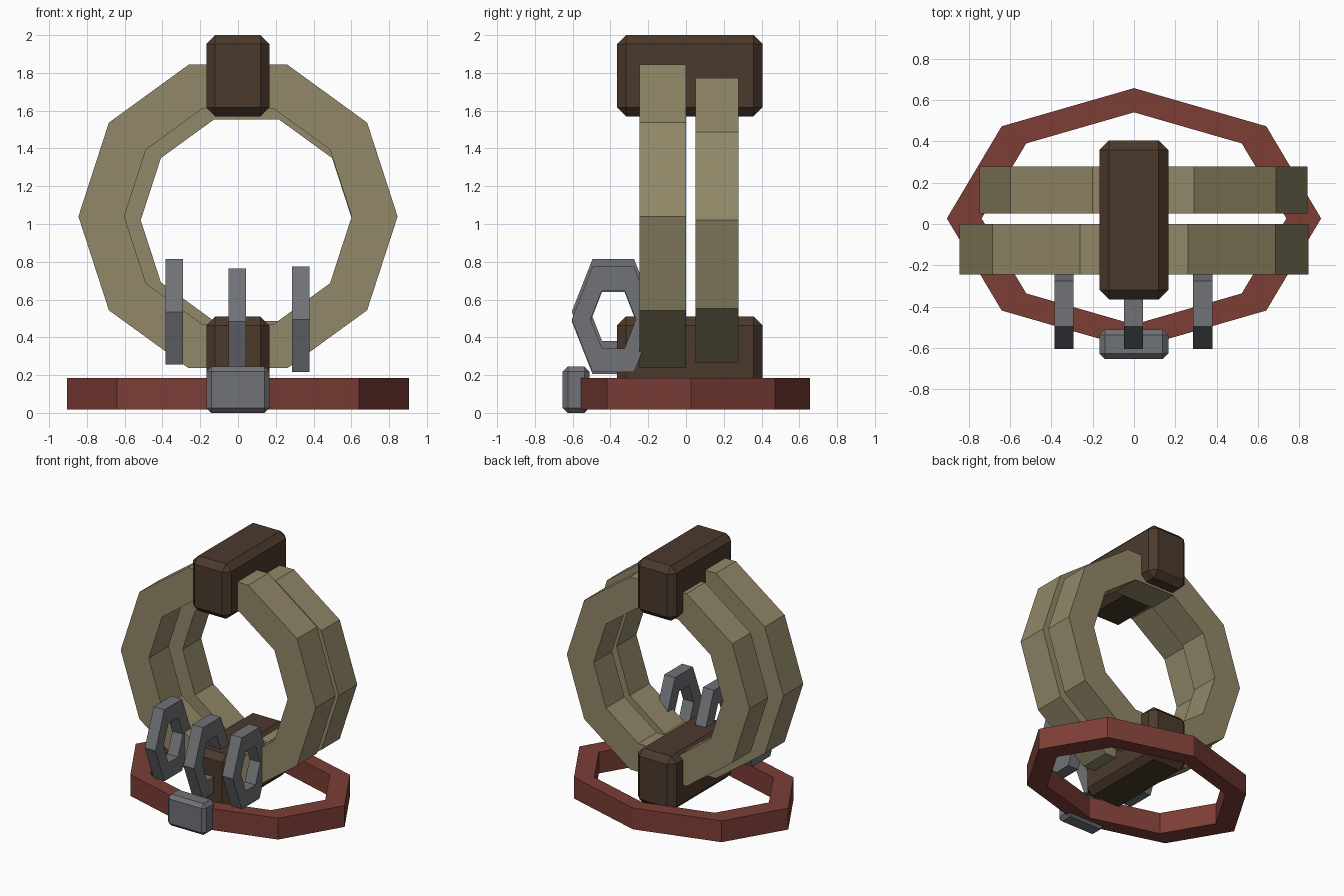
import bpy, bmesh, math
from mathutils import Vector

if "Cube" in bpy.data.objects:
    bpy.data.objects.remove(bpy.data.objects["Cube"])


def material(name, srgb):
    m = bpy.data.materials.new(name)
    lin = [((c / 255 + 0.055) / 1.055) ** 2.4 for c in srgb]
    m.diffuse_color = (*lin, 1)
    m.use_nodes = True
    m.node_tree.nodes["Principled BSDF"].inputs["Base Color"].default_value = m.diffuse_color
    return m


tan = material("tan rope", (146, 136, 104))
brown = material("dark leather", (76, 58, 44))
red = material("red leather", (124, 61, 54))
grey = material("grey metal", (112, 114, 118))


def finish(name, bm, mat):
    bmesh.ops.recalc_face_normals(bm, faces=bm.faces)
    me = bpy.data.meshes.new(name)
    bm.to_mesh(me)
    bm.free()
    me.materials.append(mat)
    ob = bpy.data.objects.new(name, me)
    bpy.context.collection.objects.link(ob)
    return ob


def ring(name, mat, axis, sides, centre, outer, inner, depth):
    """Low-poly ring of rectangular section; axis is the hole direction."""
    u, v = {"x": ((0, 1, 0), (0, 0, 1)),
            "y": ((1, 0, 0), (0, 0, 1)),
            "z": ((1, 0, 0), (0, 1, 0))}[axis]
    u, v, c = Vector(u), Vector(v), Vector(centre)
    w = u.cross(v)
    bm = bmesh.new()
    loops = []
    for (ru, rv), d in ((outer, -1), (outer, 1), (inner, 1), (inner, -1)):
        loops.append([bm.verts.new(c + u * ru * math.cos(2 * math.pi * i / sides)
                                   + v * rv * math.sin(2 * math.pi * i / sides)
                                   + w * d * depth / 2) for i in range(sides)])
    for k in range(4):
        a, b = loops[k], loops[(k + 1) % 4]
        for i in range(sides):
            j = (i + 1) % sides
            bm.faces.new((a[i], a[j], b[j], b[i]))
    return finish(name, bm, mat)


def block(name, mat, lo, hi, chamfer):
    """Box with chamfered edges between two corners."""
    lo, hi = Vector(lo), Vector(hi)
    bm = bmesh.new()
    bmesh.ops.create_cube(bm, size=1)
    for vert in bm.verts:
        vert.co = (lo + hi) / 2 + vert.co * (hi - lo)
    bmesh.ops.bevel(bm, geom=bm.edges[:], offset=chamfer, segments=1,
                    affect="EDGES", profile=0.5)
    return finish(name, bm, mat)


# Two large coils
ring("front_coil", tan, "y", 10, (0, -0.122, 1.04), (0.845, 0.845), (0.602, 0.602), 0.246)
ring("back_coil", tan, "y", 10, (0.045, 0.165, 1.02), (0.793, 0.793), (0.56, 0.56), 0.228)

# Wraps binding the coils at top and bottom
for name, z in (("top_wrap", 1.57), ("bottom_wrap", 0.08)):
    block(name, brown, (-0.168, -0.365, z), (0.166, 0.405, z + 0.43), 0.047)

# Belt and buckle at the base
ring("belt", red, "z", 8, (0, 0.027, 0.102), (0.905, 0.63), (0.737, 0.513), 0.167)
block("buckle", grey, (-0.168, -0.653, 0), (0.166, -0.51, 0.245), 0.027)

# Three hanging hexagonal links
for name, x, z in (("left_link", -0.338, 0.535), ("middle_link", -0.003, 0.485),
                   ("right_link", 0.333, 0.495)):
    ring(name, grey, "x", 6, (x, -0.385, z), (0.22, 0.323), (0.12, 0.178), 0.093)
